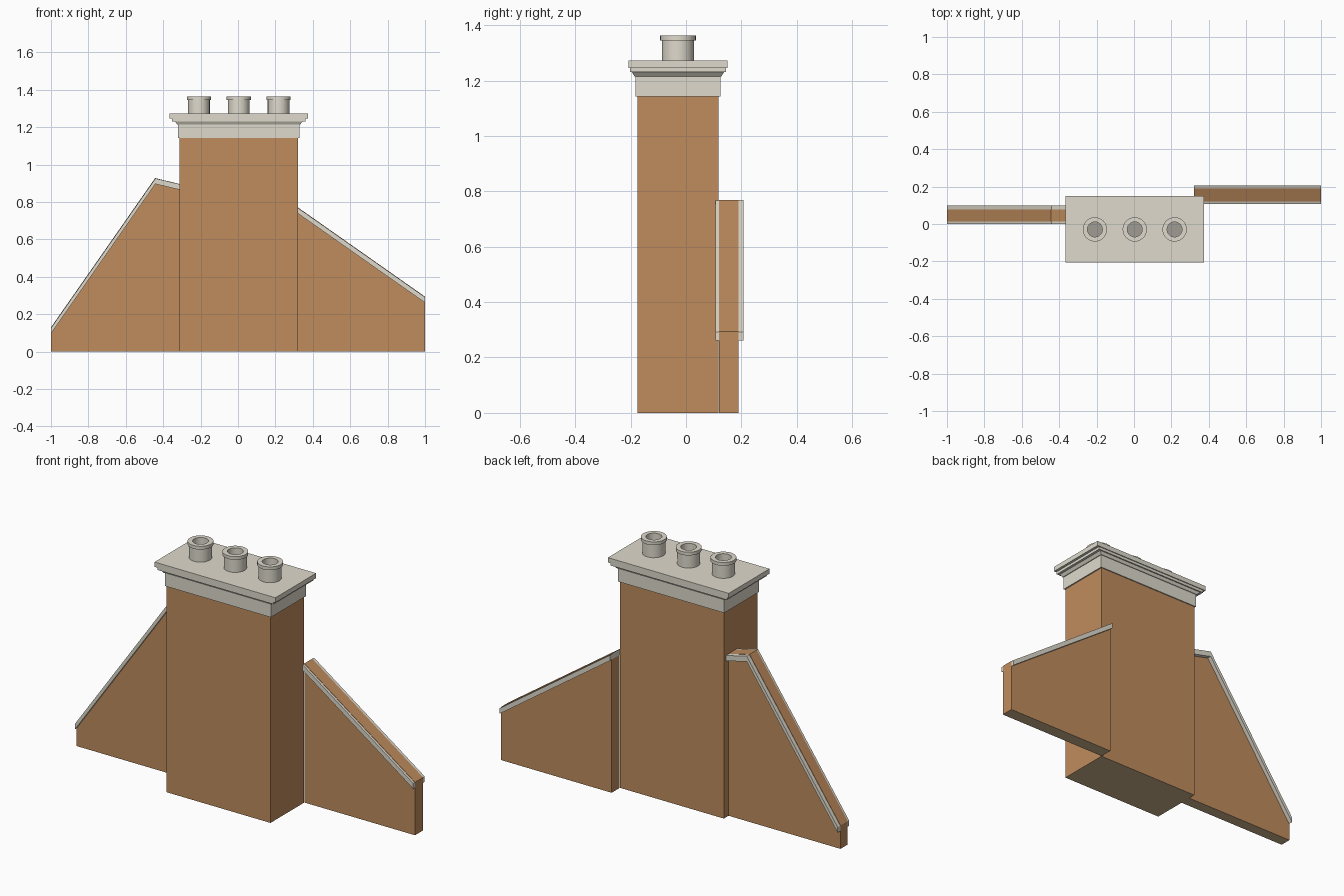
import bpy
import bmesh
import math

cube = bpy.data.objects.get("Cube")
if cube:
    bpy.data.objects.remove(cube, do_unlink=True)


def material(name, rgb):
    mat = bpy.data.materials.new(name)
    mat.use_nodes = True
    mat.diffuse_color = (*rgb, 1)
    mat.node_tree.nodes["Principled BSDF"].inputs["Base Color"].default_value = (*rgb, 1)
    return mat


brick = material("brick brown", (0.52, 0.262, 0.11))
stone = material("pale stone", (0.735, 0.7, 0.605))
footing = material("footing tan", (0.6, 0.45, 0.27))
dark_stone = material("flue grey", (0.35, 0.335, 0.295))

CX, CY = 0.004, -0.029  # centre of the chimney
COPING = 0.03  # coping thickness
LIP = 0.0015  # brick stands just proud of the coping


def finish(name, bm, mats):
    bmesh.ops.recalc_face_normals(bm, faces=bm.faces)
    mesh = bpy.data.meshes.new(name)
    bm.to_mesh(mesh)
    bm.free()
    for mat in mats:
        mesh.materials.append(mat)
    obj = bpy.data.objects.new(name, mesh)
    bpy.context.collection.objects.link(obj)
    return obj


def paint_base(obj):
    """Give the faces resting on the ground the footing colour."""
    obj.data.materials.append(footing)
    for face in obj.data.polygons:
        if face.center.z < 0.001:
            face.material_index = 1


def loft(name, rings, mat):
    """Stack of rectangular rings given as (half x, half y, z), capped at both ends."""
    bm = bmesh.new()
    loops = [[bm.verts.new((CX + sx * hx, CY + sy * hy, z))
              for sx, sy in ((-1, -1), (1, -1), (1, 1), (-1, 1))]
             for hx, hy, z in rings]
    for low, high in zip(loops, loops[1:]):
        for i in range(4):
            j = (i + 1) % 4
            bm.faces.new((low[i], low[j], high[j], high[i]))
    bm.faces.new(loops[0])
    bm.faces.new(loops[-1])
    return finish(name, bm, [mat])


def extrude_xz(name, outline, y0, y1, mat):
    """Prism from an outline in x and z, running from y0 to y1."""
    bm = bmesh.new()
    face = bm.faces.new([bm.verts.new((x, y0, z)) for x, z in outline])
    new = bmesh.ops.extrude_face_region(bm, geom=[face])["geom"]
    moved = [v for v in new if isinstance(v, bmesh.types.BMVert)]
    bmesh.ops.translate(bm, verts=moved, vec=(0, y1 - y0, 0))
    return finish(name, bm, [mat])


def wing(side, top, wall_y, coping_y):
    """Sloping wall with a stone coping that follows its top line."""
    ends = [(top[0][0], 0), (top[-1][0], 0)]
    wall = [ends[0]] + [(x, z + LIP) for x, z in top] + [ends[1]]
    paint_base(extrude_xz(side + "_wall", wall, *wall_y, brick))
    inset = [(x - math.copysign(LIP, x), z) for x, z in top]
    under = [(x, z - COPING) for x, z in reversed(inset)]
    extrude_xz(side + "_coping", inset + under, *coping_y, stone)


# Chimney stack and side walls
paint_base(loft("chimney_stack", [(0.318, 0.147, 0), (0.318, 0.147, 1.142)], brick))
wing("right", [(-1, 0.128), (-0.443, 0.926), (-0.314, 0.895)], (0.014, 0.077), (0, 0.1))
wing("left", [(0.322, 0.768), (1, 0.292)], (0.12, 0.19), (0.106, 0.207))

# Stepped stone crown
loft("crown_band", [(0.325, 0.153, 1.142), (0.325, 0.153, 1.215)], stone)
loft("crown_lower_moulding", [(0.329, 0.157, 1.215), (0.342, 0.166, 1.23)], stone)
loft("crown_upper_moulding", [(0.356, 0.173, 1.23), (0.356, 0.173, 1.245)], stone)
loft("crown_slab", [(0.37, 0.178, 1.245), (0.37, 0.178, 1.272)], stone)


def chimney_pot(name, x):
    """Turned pot with a rim and a recessed flue."""
    profile = [(0.058, 1.271), (0.058, 1.345), (0.065, 1.345),
               (0.065, 1.363), (0.04, 1.363), (0.04, 1.317)]
    sides = 24
    bm = bmesh.new()
    rings = []
    for r, z in profile:
        angles = [math.tau * i / sides for i in range(sides)]
        rings.append([bm.verts.new((x + r * math.cos(a), CY + r * math.sin(a), z))
                      for a in angles])
    for low, high in zip(rings, rings[1:]):
        for i in range(sides):
            j = (i + 1) % sides
            bm.faces.new((low[i], low[j], high[j], high[i]))
    bm.faces.new(rings[0])
    bm.faces.new(rings[-1]).material_index = 1
    pot = finish(name, bm, [stone, dark_stone])
    bpy.ops.object.select_all(action="DESELECT")
    pot.select_set(True)
    bpy.context.view_layer.objects.active = pot
    bpy.ops.object.shade_smooth_by_angle(angle=math.radians(30))


for label, offset in (("right", -0.213), ("middle", 0), ("left", 0.213)):
    chimney_pot(label + "_chimney_pot", CX + offset)
